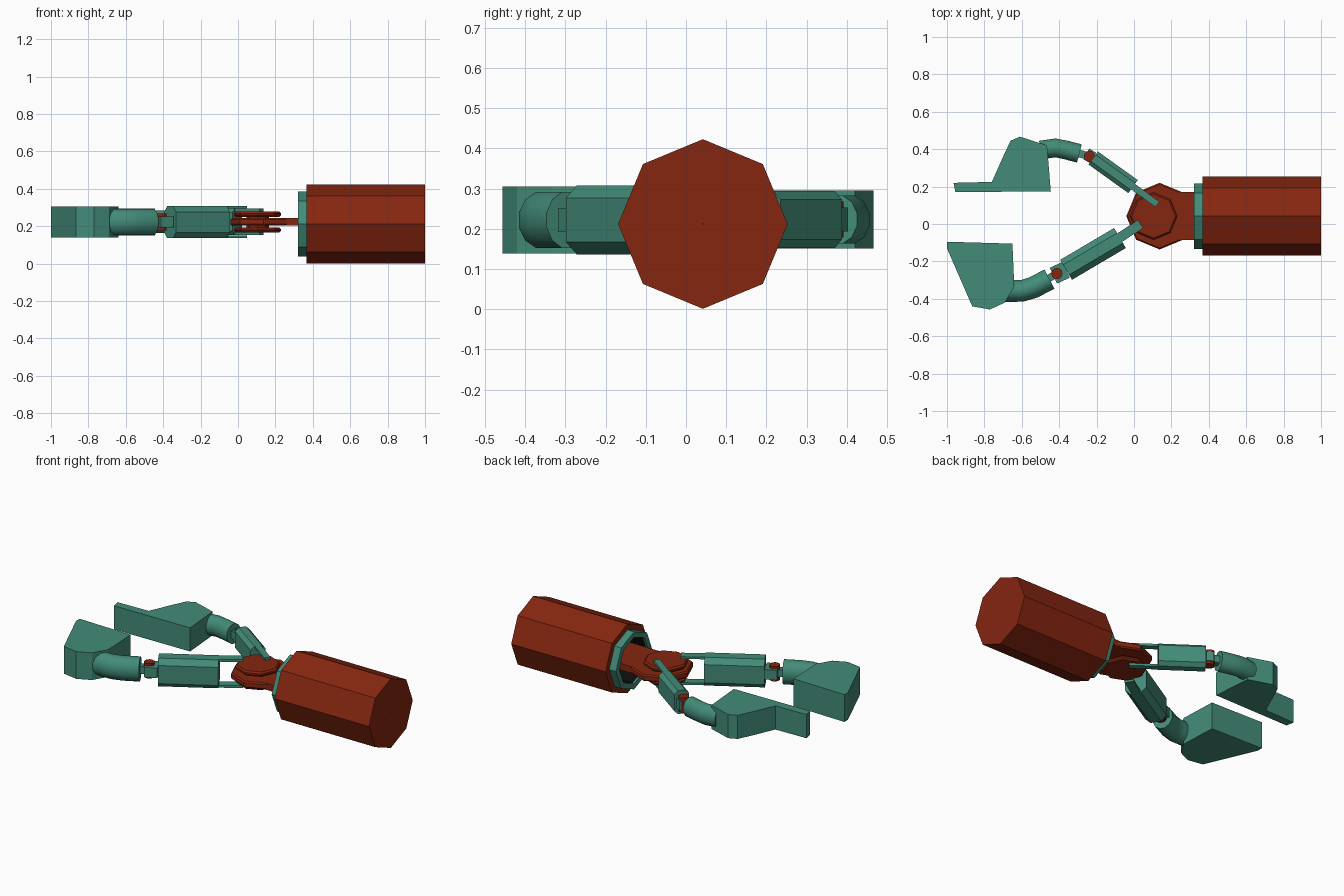
import bpy, bmesh, math
from mathutils import Vector

if "Cube" in bpy.data.objects:
    bpy.data.objects.remove(bpy.data.objects["Cube"])


def material(name, rgb):
    m = bpy.data.materials.new(name)
    m.diffuse_color = (*rgb, 1)
    m.use_nodes = True
    m.node_tree.nodes["Principled BSDF"].inputs["Base Color"].default_value = m.diffuse_color
    return m


RED = material("rust red", (0.235, 0.019, 0.005))
TEAL = material("teal", (0.056, 0.26, 0.19))
DARK = material("dark hollow", (0.004, 0.004, 0.004))


def finish(name, bm, mat, smooth=False):
    bmesh.ops.remove_doubles(bm, verts=bm.verts, dist=1e-5)
    bmesh.ops.recalc_face_normals(bm, faces=bm.faces)
    me = bpy.data.meshes.new(name)
    bm.to_mesh(me)
    bm.free()
    me.materials.append(mat)
    ob = bpy.data.objects.new(name, me)
    bpy.context.collection.objects.link(ob)
    if smooth:
        bpy.ops.object.select_all(action='DESELECT')
        ob.select_set(True)
        bpy.context.view_layer.objects.active = ob
        bpy.ops.object.shade_smooth_by_angle(angle=math.radians(35))
    return ob


def loft(name, rings, mat, smooth=False, caps=True):
    """Skin a list of equal-length point rings."""
    bm = bmesh.new()
    vr = [[bm.verts.new(p) for p in r] for r in rings]
    n = len(vr[0])
    for a, b in zip(vr, vr[1:]):
        for i in range(n):
            j = (i + 1) % n
            bm.faces.new((a[i], a[j], b[j], b[i]))
    if caps:
        bm.faces.new(vr[0])
        bm.faces.new(vr[-1])
    return finish(name, bm, mat, smooth)


def slab(name, outline, z0, z1, mat, bevel=0.0):
    """Upright prism, optionally with chamfered top and bottom edges."""
    c = sum((Vector(p) for p in outline), Vector((0, 0))) / len(outline)

    def ring(z, inset):
        pts = []
        for p in outline:
            d = Vector(p) - c
            q = c + d * (1 - inset / d.length)
            pts.append((q.x, q.y, z))
        return pts
    if bevel:
        rings = [ring(z0, bevel), ring(z0 + bevel, 0), ring(z1 - bevel, 0), ring(z1, bevel)]
    else:
        rings = [ring(z0, 0), ring(z1, 0)]
    return loft(name, rings, mat)


def octagon(cx, cy, r, n=8):
    return [(cx + r * math.cos(i * math.tau / n), cy + r * math.sin(i * math.tau / n))
            for i in range(n)]


def bar(name, a, b, half, z0, z1, mat):
    """Flat bar running between two plan points."""
    a, b = Vector(a), Vector(b)
    d = (b - a).normalized()
    s = Vector((-d.y, d.x)) * half
    return slab(name, [a + s, b + s, b - s, a - s], z0, z1, mat)


def beam(name, path, section, zc, mat, smooth=False):
    """Sweep a (side, height) section along a plan path."""
    path = [Vector(p) for p in path]
    rings = []
    for i, p in enumerate(path):
        d = (path[min(i + 1, len(path) - 1)] - path[max(i - 1, 0)]).normalized()
        rings.append([(p.x - d.y * u, p.y + d.x * u, zc + v) for u, v in section])
    return loft(name, rings, mat, smooth)


def chamfered(w, h, c):
    return [(w, h - c), (w - c, h), (c - w, h), (-w, h - c),
            (-w, c - h), (c - w, -h), (w - c, -h), (w, c - h)]


# Hollow eight-sided sleeve, collar and cavity along x
CY, CZ = 0.042, 0.212


def x_ring(x, r):
    return [(x, y + CY, z + CZ) for y, z in octagon(0, 0, r)]


sleeve = loft("sleeve", [x_ring(1, 0.001), x_ring(1, 0.211), x_ring(0.365, 0.211),
                         x_ring(0.365, 0.14)], RED, caps=False)
loft("collar", [x_ring(0.365, 0.175), x_ring(0.32, 0.175), x_ring(0.32, 0.142),
                x_ring(0.365, 0.142)], TEAL, caps=False)
loft("cavity", [x_ring(0.5, 0.001), x_ring(0.5, 0.14), x_ring(0.33, 0.14)], DARK, caps=False)

# Palm hub: broad middle plate, neck and two cover plates
slab("palm_plate", octagon(0.137, CY, 0.178), 0.203, 0.243, RED, 0.008)
slab("palm_neck", [(0.22, -0.085), (0.48, -0.085), (0.48, 0.17), (0.22, 0.17)],
     0.203, 0.243, RED)
for label, z0, z1 in (("upper", 0.25, 0.278), ("lower", 0.167, 0.193)):
    slab(label + "_cover_plate", octagon(0.105, CY, 0.126), z0, z1, RED, 0.009)
slab("hub_pin", octagon(0.105, CY, 0.06), 0.18, 0.26, RED)


def arm(side, zc, hub, near, far, joint, wrist, w, h, prong_w, tube, hand, hand_h):
    near, far, joint = Vector(near), Vector(far), Vector(joint)
    d = (far - near).normalized()
    beam(side + "_forearm", [near, far], chamfered(w, h, w * 0.5), zc, TEAL)
    # pair of prongs gripping the hub
    for label, z0, z1 in (("upper", zc + h - 0.014, zc + h),
                          ("lower", zc - h, zc - h + 0.014)):
        bar(f"{side}_{label}_prong", hub, near + d * 0.06, prong_w, z0, z1, TEAL)
    # hinge tab, pin and wrist tongue
    bar(side + "_hinge_tab", far, joint + d * 0.022, w * 0.75, zc - 0.03, zc + 0.03, TEAL)
    slab(side + "_hinge_pin", octagon(joint.x, joint.y, 0.03, 12), zc - 0.045, zc + 0.045, RED)
    bar(side + "_wrist_tongue", joint, wrist[1], 0.02, zc - 0.022, zc + 0.022, TEAL)
    # rounded bent wrist
    section = [(tube[0] * math.cos(t), tube[1] * math.sin(t))
               for t in (math.tau * (i + 0.5) / 12 for i in range(12))]
    beam(side + "_wrist", wrist, section, zc, TEAL, True)
    slab(side + "_claw", hand, zc - hand_h, zc + hand_h, TEAL)


arm("front", 0.222, (0.035, 0.0), (-0.075, -0.075), (-0.363, -0.245), (-0.412, -0.265),
    [(-0.452, -0.295), (-0.54, -0.34), (-0.6, -0.358), (-0.7, -0.358)],
    0.062, 0.086, 0.026, (0.06, 0.072),
    [(-1.0, -0.095), (-0.65, -0.105), (-0.64, -0.335), (-0.69, -0.42),
     (-0.77, -0.457), (-0.865, -0.44), (-1.0, -0.13)], 0.083)

arm("back", 0.223, (0.125, 0.105), (-0.005, 0.2), (-0.218, 0.353), (-0.238, 0.362),
    [(-0.292, 0.377), (-0.36, 0.395), (-0.42, 0.407), (-0.5, 0.395)],
    0.043, 0.071, 0.018, (0.052, 0.062),
    [(-0.965, 0.22), (-0.955, 0.17), (-0.445, 0.175), (-0.465, 0.42),
     (-0.61, 0.467), (-0.66, 0.445), (-0.7, 0.36), (-0.76, 0.225)], 0.072)
